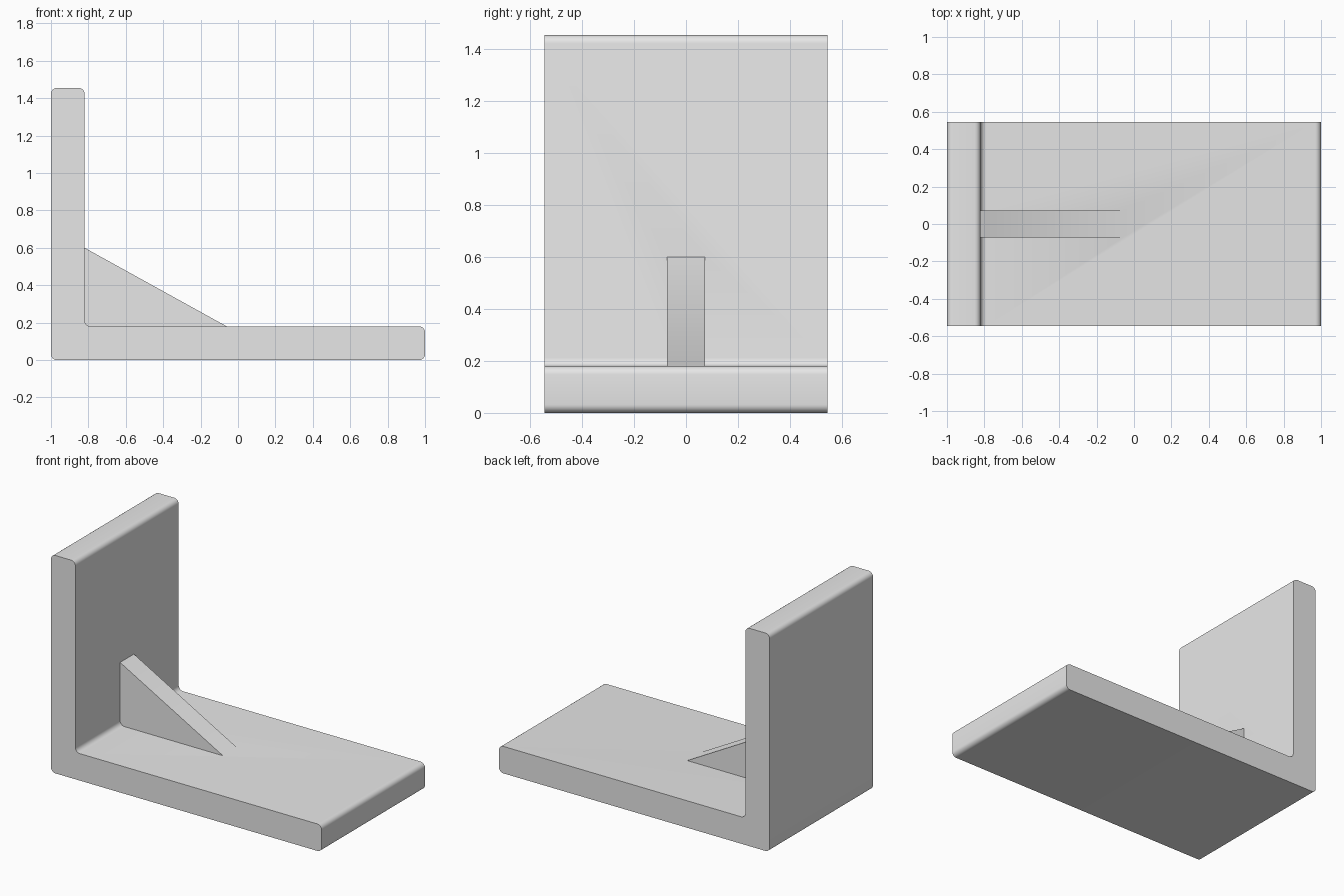
import bpy
import bmesh
import math

cube = bpy.data.objects.get("Cube")
if cube:
    bpy.data.objects.remove(cube, do_unlink=True)

# Plain grey finish
grey = bpy.data.materials.new("plain_grey")
grey.use_nodes = True
colour = (0.8, 0.8, 0.8, 1.0)
grey.diffuse_color = colour
grey.node_tree.nodes["Principled BSDF"].inputs["Base Color"].default_value = colour


def extrude_profile(name, points, half_width, radius=0.0):
    """Extrude an x-z outline along y, optionally rounding the long edges."""
    bm = bmesh.new()
    face = bm.faces.new([bm.verts.new((x, -half_width, z)) for x, z in points])
    result = bmesh.ops.extrude_face_region(bm, geom=[face])
    moved = [v for v in result["geom"] if isinstance(v, bmesh.types.BMVert)]
    bmesh.ops.translate(bm, verts=moved, vec=(0, 2 * half_width, 0))
    if radius:
        long_edges = [e for e in bm.edges
                      if abs(e.verts[0].co.y - e.verts[1].co.y) > half_width]
        bmesh.ops.bevel(bm, geom=long_edges, offset=radius, segments=6,
                        profile=0.5, affect="EDGES")
    bmesh.ops.recalc_face_normals(bm, faces=bm.faces)
    mesh = bpy.data.meshes.new(name)
    bm.to_mesh(mesh)
    bm.free()
    mesh.materials.append(grey)
    obj = bpy.data.objects.new(name, mesh)
    bpy.context.scene.collection.objects.link(obj)
    return obj


# L-shaped plate with rounded corners and inner fillet
thick, height, inner = 0.18, 1.455, -0.82
bracket = extrude_profile(
    "angle_bracket",
    [(-1, 0), (1, 0), (1, thick), (inner, thick), (inner, height), (-1, height)],
    0.545, 0.032)

# Triangular gusset, sunk into both plates along its slope
rib_top, rib_end, sink = 0.6, -0.06, 0.08
slope = (rib_top - thick) / (rib_end - inner)
rib = extrude_profile(
    "gusset_rib",
    [(inner - sink, thick - sink),
     (rib_end + sink / slope, thick - sink),
     (inner - sink, rib_top + sink * slope)],
    0.073)
rib.hide_render = True

# Fuse the gusset into the bracket
union = bracket.modifiers.new("fuse_gusset", "BOOLEAN")
union.operation = "UNION"
union.solver = "EXACT"
union.object = rib
bpy.ops.object.select_all(action="DESELECT")
bracket.select_set(True)
bpy.context.view_layer.objects.active = bracket
bpy.ops.object.modifier_apply(modifier=union.name)
bpy.data.objects.remove(rib, do_unlink=True)
bpy.ops.object.shade_smooth_by_angle(angle=math.radians(30))
